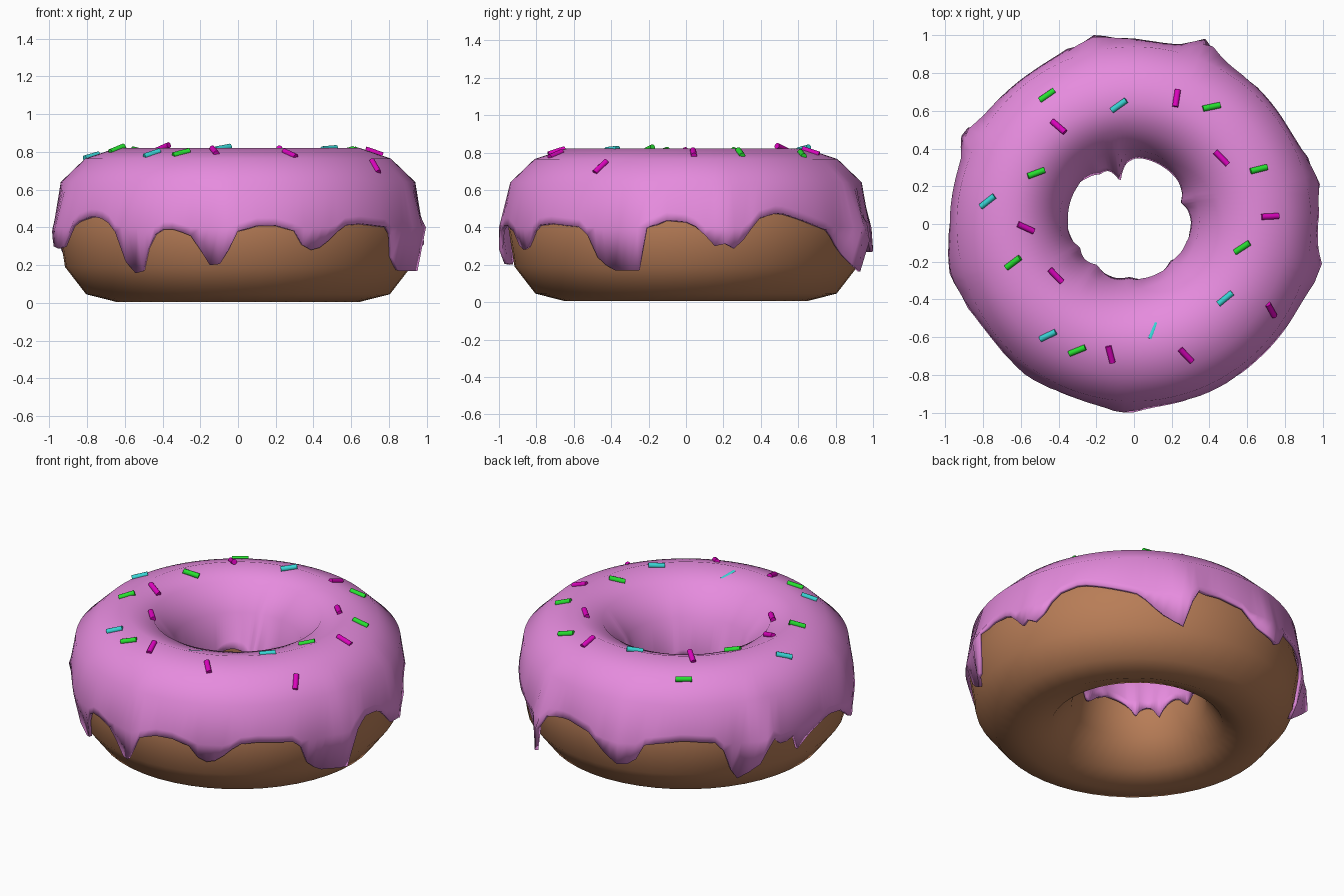
import bpy, bmesh, math
from mathutils import Vector, Matrix

if "Cube" in bpy.data.objects:
    bpy.data.objects.remove(bpy.data.objects["Cube"])

R, RX, RZ, CZ = 0.645, 0.305, 0.395, 0.40   # ring radius, section radii, section centre
T = 0.026                                   # icing thickness
HOLE = Vector((-0.025, 0.025, 0))           # the hole sits slightly off centre


def material(name, rgb):
    m = bpy.data.materials.new(name)
    m.diffuse_color = (*rgb, 1)
    m.use_nodes = True
    m.node_tree.nodes["Principled BSDF"].inputs["Base Color"].default_value = m.diffuse_color
    return m


def finish(name, bm, mat, angle=None):
    bmesh.ops.recalc_face_normals(bm, faces=bm.faces)
    me = bpy.data.meshes.new(name)
    bm.to_mesh(me)
    bm.free()
    ob = bpy.data.objects.new(name, me)
    bpy.context.collection.objects.link(ob)
    me.materials.append(mat)
    for p in me.polygons:
        p.use_smooth = True
    if angle:
        bpy.context.view_layer.objects.active = ob
        ob.select_set(True)
        bpy.ops.object.shade_smooth_by_angle(angle=math.radians(angle))
        ob.select_set(False)
    return ob


def section(deg, grow=0.0):
    a = math.radians(deg)
    r, z = R + (RX + grow) * math.cos(a), CZ + (RZ + grow) * math.sin(a)
    # the icing shoulder and the dough foot are a little fuller
    if grow and deg == 30:
        return r + .008, z + .03
    if deg in (300, 330):
        return r + .008, z - .012
    return r, z


def place(phi, r, z):
    # phi runs from the front (-y) towards +x; the inner wall follows the hole
    a = math.radians(phi)
    inner = max(0, min(1, (R - r) / RX))
    r += .012 * inner
    return Vector((r * math.sin(a), -r * math.cos(a), z)) + HOLE * inner


def lerp_table(table, x):
    pts = [(table[-1][0] - 360, table[-1][1])] + table + [(table[0][0] + 360, table[0][1])]
    for (x0, y0), (x1, y1) in zip(pts, pts[1:]):
        if x0 <= x <= x1:
            return y0 + (y1 - y0) * (x - x0) / (x1 - x0)


def bumps(table, phi):
    # sum of pointed bumps (angle, height, width)
    return sum(h * math.exp(-abs(((phi - c + 180) % 360 - 180) / w) ** 1.4) for c, h, w in table)


def side_radius(z, outer):
    # radius of the faceted icing section at height z
    pts = [section(d if outer else 180 - d, T) for d in range(-90, 91, 30)]
    for (r0, z0), (r1, z1) in zip(pts, pts[1:]):
        if z0 <= z <= z1:
            return r0 + (r1 - r0) * (z - z0) / (z1 - z0)


# Dough ring
bm = bmesh.new()
N = 48
rings = [[bm.verts.new(place(i * 360 / N, *section(d))) for d in range(0, 360, 30)] for i in range(N)]
for i in range(N):
    a, b = rings[i], rings[(i + 1) % N]
    for j in range(12):
        k = (j + 1) % 12
        bm.faces.new((a[j], b[j], b[k], a[k]))
finish("dough", bm, material("dough_brown", (0.48, 0.205, 0.095)))

# Icing with dripping outer and inner edges
OUTER = [(0, .38), (6, .41), (12, .41), (18, .38), (22, .28), (26, .28), (30, .33), (35, .41),
         (42, .42), (56, .40), (60, .24), (65, .17), (75, .17), (78, .40), (84, .44), (90, .43),
         (95, .39), (98, .29), (101, .32), (106, .28), (110, .38), (114, .45), (121, .48),
         (128, .45), (136, .41), (142, .38), (147, .30), (152, .22), (157, .15), (160, .42),
         (170, .44), (180, .41), (186, .32), (192, .27), (197, .27), (201, .40), (214, .43),
         (227, .41), (230, .24), (234, .14), (240, .26), (245, .42), (250, .32), (255, .36),
         (258, .25), (263, .33), (272, .40), (279, .38), (285, .30), (290, .28), (298, .43),
         (307, .46), (314, .44), (319, .36), (322, .15), (328, .17), (331, .34), (337, .40),
         (343, .37), (347, .34), (349, .22), (353, .18), (357, .28)]
FLARE = [(-4, .055, 5), (74, .075, 6), (103, .055, 6), (157, .12, 5), (192, .075, 7),
         (241, .08, 5), (286, .06, 8), (325, .02, 5)]
INNER_DROP = [(193, .14, 9), (108, .12, 9), (60, .12, 12), (20, .10, 14), (300, .13, 9),
              (325, .12, 10), (245, .10, 14), (270, .08, 9)]
INNER_FLARE = [(193, .14, 8), (108, .06, 8), (300, .04, 8), (325, .05, 9), (213, .04, 12),
               (0, .02, 14), (45, .02, 8)]

bm = bmesh.new()
N = 120
cols = []
for i in range(N):
    phi = i * 360 / N
    e = lerp_table(OUTER, phi)
    f = bumps(FLARE, phi)
    n = .42 - bumps(INNER_DROP, phi)
    g = bumps(INNER_FLARE, phi)
    zo, zi = max(CZ, e + .04), max(CZ, n + .04)
    pts = [(side_radius(e, True) + f, e), (side_radius(zo, True) + f * .5, zo)]
    pts += [section(d, T) for d in range(30, 151, 30)]
    pts += [(side_radius(zi, False) - g * .6, zi), (side_radius(n, False) - g, n)]
    cols.append([bm.verts.new(place(phi, *p)) for p in pts])
for i in range(N):
    a, b = cols[i], cols[(i + 1) % N]
    for j in range(len(a) - 1):
        bm.faces.new((a[j], b[j], b[j + 1], a[j + 1]))
icing = finish("icing", bm, material("icing_pink", (0.79, 0.26, 0.73)), 50)
if icing.data.polygons[3].normal.z < 0:
    icing.data.flip_normals()
s = icing.modifiers.new("thickness", "SOLIDIFY")
s.thickness, s.offset = 0.02, -1

# Sprinkles laid on the icing: x, y, heading in degrees
SPRINKLES = {
    "green": ((0.02, 0.75, 0.03), [(-.46, .68, 35), (.41, .62, 15), (-.52, .27, 17), (.66, .29, 15),
              (.575, -.125, 30), (-.64, -.205, 35), (-.30, -.67, 25)]),
    "cyan": ((0.04, 0.66, 0.66), [(-.08, .63, 38), (-.775, .12, 35), (.485, -.395, 38),
             (-.455, -.59, 28), (.10, -.565, 70)]),
    "magenta": ((0.70, 0.001, 0.50), [(.225, .665, 80), (-.40, .515, -42), (.465, .35, -45),
                (.72, .04, 3), (-.575, -.02, -22), (-.415, -.275, -45), (-.125, -.69, -78),
                (.275, -.695, -48), (.725, -.455, -48)]),
}
TOP = [section(d, T) for d in range(180, -1, -30)]
for colour, (rgb, spots) in SPRINKLES.items():
    mat = material("sprinkle_" + colour, rgb)
    for k, (x, y, heading) in enumerate(spots):
        r = math.hypot(x, y)
        (r0, z0), (r1, z1) = next(p for p in zip(TOP, TOP[1:]) if p[0][0] <= r <= p[1][0])
        slope = (z1 - z0) / (r1 - r0)
        h = math.radians(heading)
        normal = Vector((-slope * x / r, -slope * y / r, 1)).normalized()
        d = Vector((math.cos(h), math.sin(h), 0))
        d = (d - normal * d.dot(normal)).normalized()
        lift = -.012 if (colour, k) == ("cyan", 4) else .003
        pos = Vector((x, y, z0 + slope * (r - r0))) + normal * lift
        bm = bmesh.new()
        bmesh.ops.create_cone(bm, cap_ends=True, segments=12, radius1=.016, radius2=.016, depth=.095,
                              matrix=Matrix.Translation(pos) @ d.to_track_quat('Z', 'Y').to_matrix().to_4x4())
        finish(f"sprinkle_{colour}_{k + 1}", bm, mat, 40)
